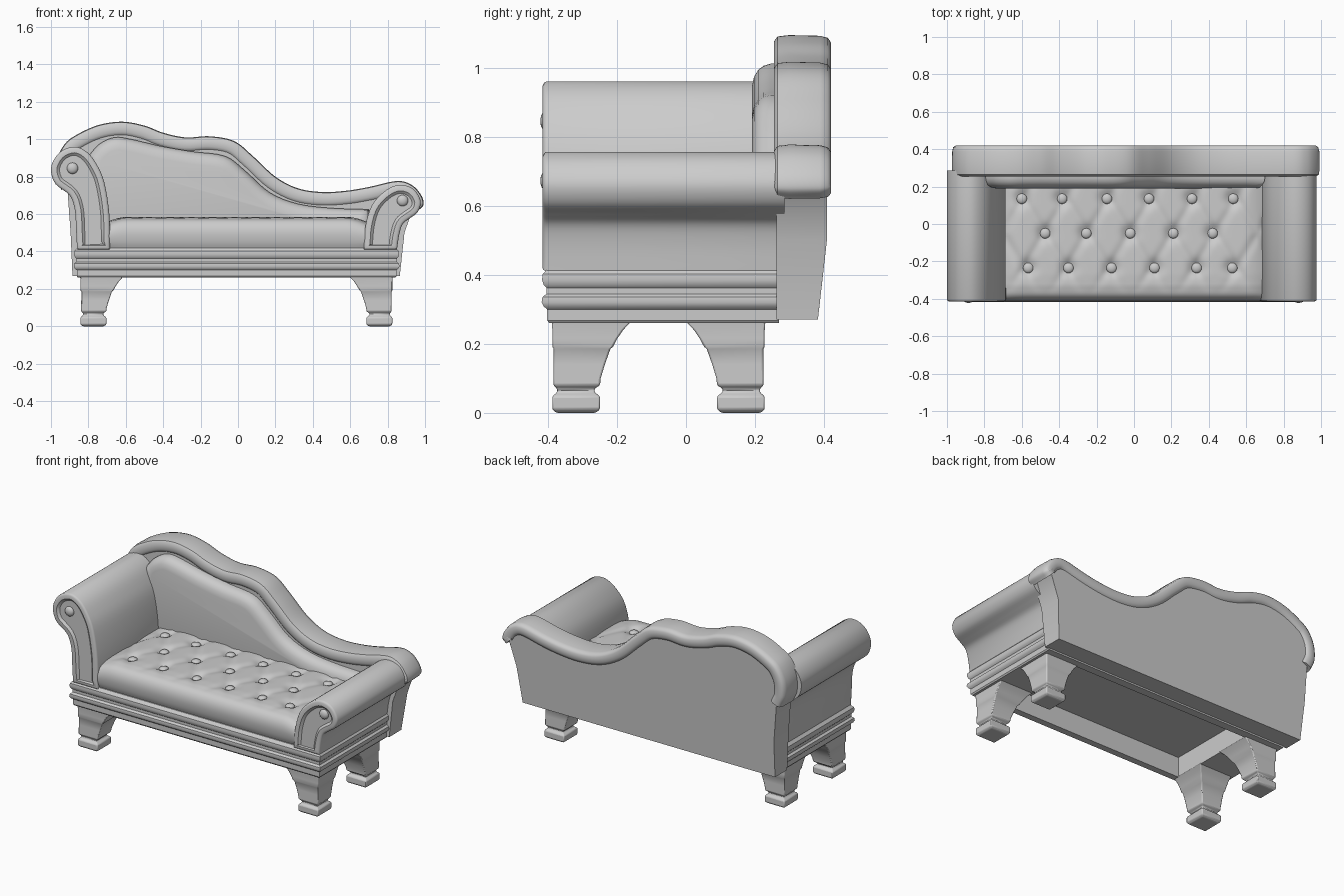
import bpy, bmesh, math
from mathutils import Vector, Matrix

if "Cube" in bpy.data.objects:
    bpy.data.objects.remove(bpy.data.objects["Cube"])


def finish(name, bm, angle=40, bevel=0):
    bmesh.ops.recalc_face_normals(bm, faces=bm.faces)
    me = bpy.data.meshes.new(name)
    bm.to_mesh(me)
    bm.free()
    ob = bpy.data.objects.new(name, me)
    bpy.context.collection.objects.link(ob)
    if bevel:
        m = ob.modifiers.new("soft_edges", 'BEVEL')
        m.width, m.segments, m.limit_method = bevel, 2, 'ANGLE'
    bpy.ops.object.select_all(action='DESELECT')
    ob.select_set(True)
    bpy.context.view_layer.objects.active = ob
    bpy.ops.object.shade_smooth_by_angle(angle=math.radians(angle))
    return ob


def spline(pts, n=5):
    """Catmull-Rom curve through 2D points."""
    p = [Vector(q) for q in pts]
    p = [2 * p[0] - p[1]] + p + [2 * p[-1] - p[-2]]
    out = []
    for a, b, c, d in zip(p, p[1:], p[2:], p[3:]):
        for i in range(n):
            t = i / n
            out.append(0.5 * (2 * b + (c - a) * t + (2 * a - 5 * b + 4 * c - d) * t * t
                              + (3 * b - a - 3 * c + d) * t ** 3))
    return out + [p[-2]]


def loft(rings):
    """Skin closed rings of points and cap both ends."""
    bm = bmesh.new()
    vs = [[bm.verts.new(c) for c in r] for r in rings]
    for a, b in zip(vs, vs[1:]):
        for i in range(len(a)):
            j = (i + 1) % len(a)
            bm.faces.new((a[i], a[j], b[j], b[i]))
    bm.faces.new(vs[0])
    bm.faces.new(vs[-1])
    return bm


def rect(x0, x1, y0, y1, z):
    return [(x0, y0, z), (x1, y0, z), (x1, y1, z), (x0, y1, z)]


def prism(outline, y0, y1, insets=()):
    """Extrude an x-z outline along y; insets shape the front face."""
    bm = loft([[(p[0], y, p[1]) for p in outline] for y in (y0, y1)])
    bmesh.ops.recalc_face_normals(bm, faces=bm.faces)
    front = min(bm.faces, key=lambda f: f.calc_center_median().y)
    for thick, depth in insets:
        bmesh.ops.inset_region(bm, faces=[front], thickness=thick, depth=depth)
    return bm


def button(name, loc, r, scale):
    bm = bmesh.new()
    bmesh.ops.create_uvsphere(bm, u_segments=16, v_segments=10, radius=r,
                              matrix=Matrix.Translation(loc) @ Matrix.Diagonal((*scale, 1)))
    return finish(name, bm, 80)


# legs: outer corner stays upright, inner sides flare upwards (z, inset, inner reach)
LEG = [(0, .012, .125), (.01, 0, .138), (.048, 0, .138), (.06, .014, .122), (.07, .014, .122),
       (.08, .003, .138), (.10, .003, .140), (.14, .004, .152), (.185, .004, .168),
       (.192, 0, .176), (.215, 0, .188), (.24, 0, .205), (.265, -.002, .228)]
for fb, oy, sy in (("front", -.387, 1), ("back", .228, -1)):
    for side, ox, sx in (("left", -.842, 1), ("right", .825, -1)):
        rings = [rect(ox + sx * a, ox + sx * b, oy + sy * a, oy + sy * b, z) for z, a, b in LEG]
        finish(f"{fb}_{side}_leg", loft(rings), 35, .006)

# moulded base frame, hollow underneath
FRAME = [(.26, -.004), (.268, .002), (.30, .002), (.308, .012), (.32, .018), (.335, .016),
         (.345, .004), (.362, .004), (.37, .012), (.385, .017), (.402, .015), (.412, .006), (.42, 0)]
rings = [rect(-.62, .60, -.355, .22, z) for z in (.385, .26)]
rings += [rect(-.86 - d, .845 + d, -.40 - d, .27, z) for z, d in FRAME]
finish("base_frame", loft(rings), 35)

# seat cushion with tufted top
ROWS = [(.135, (-.6, -.385, -.145, .08, .31, .53)),
        (-.05, (-.475, -.255, -.02, .21, .42)),
        (-.235, (-.565, -.35, -.12, .11, .335, .525))]
TUFTS = [(x, y) for y, xs in ROWS for x in xs]
profile = spline([(-.39, .41), (-.405, .45), (-.41, .50), (-.40, .54), (-.375, .567), (-.33, .578)], 4)
profile += [Vector((-.33 + .58 * i / 44, .578)) for i in range(1, 45)]


def creases(x, y):
    # diagonal valleys joining the tufts
    u, v = (x + .02) / .228, (y + .05) / .37
    c = min(abs((k + .5) % 1 - .5) for k in (u - v, u + v))
    return .007 * math.exp(-(c / .12) ** 2)


rings = []
for i in range(121):
    x = -.70 + 1.39 * i / 120
    edge = .025 * max(0, (abs(x + .005) - .58) / .11) ** 2
    ring = []
    for y, z in profile:
        top = max(0, min(1, (z - .42) / .158))
        fade = max(0, min(1, (y + .37) / .1))
        dip = sum(.026 * math.exp(-((x - a) ** 2 + (y - b) ** 2) / .0016) for a, b in TUFTS)
        ring.append((x, y, z - edge * top - fade * (dip + creases(x, y) - .007)))
    rings.append(ring + [(x, .25, .41)])
finish("seat_cushion", loft(rings), 50)
for i, (x, y) in enumerate(TUFTS):
    button(f"seat_button_{i + 1}", (x, y, .562), .028, (1, 1, .55))

# scrolled arms with a raised rim on the front
LEFT_ARM = [(-.685, .41), (-.688, .6), (-.715, .77), (-.755, .865), (-.805, .93), (-.87, .96), (-.94, .94),
            (-.985, .89), (-1, .83), (-.975, .76), (-.90, .70), (-.872, .62), (-.866, .52), (-.86, .41)]
RIGHT_ARM = [(.672, .41), (.682, .54), (.715, .645), (.775, .715), (.84, .752), (.90, .752), (.95, .722),
             (.977, .665), (.96, .61), (.915, .575), (.88, .545), (.862, .49), (.85, .41)]
RIM = [(.004, .007), (.008, .004), (.02, 0), (.007, -.006), (.007, -.006)]
for side, pts, bx, bz in (("left", LEFT_ARM, -.885, .845), ("right", RIGHT_ARM, .88, .672)):
    finish(f"{side}_arm", prism(spline(pts, 4), -.404, .285, RIM), 40)
    button(f"{side}_arm_button", (bx, -.404, bz), .03, (1, .6, 1))

# top rail swept along the wavy back line
RAIL = [(-.945, .73), (-.972, .80), (-.968, .89), (-.93, .97), (-.87, 1.02), (-.75, 1.075), (-.62, 1.094),
        (-.50, 1.073), (-.40, 1.035), (-.28, 1.01), (-.15, 1.016), (-.02, .99), (.08, .91), (.20, .80),
        (.32, .738), (.45, .718), (.58, .725), (.70, .745), (.85, .777), (.93, .755), (.98, .70),
        (.992, .65), (.965, .62)]
path = spline(RAIL, 6)
inward = []
for i in range(len(path)):
    t = (path[min(i + 1, len(path) - 1)] - path[max(i - 1, 0)]).normalized()
    inward.append(Vector((t.y, -t.x)))
SECTION = [(-.083, .018), (-.073, .004), (-.04, 0), (.05, .002), (.073, .008), (.082, .022),
           (.082, .055), (.072, .072), (.055, .08), (-.06, .08), (-.076, .07), (-.083, .055)]
rings = [[(p.x + n.x * d, .338 + y, p.y + n.y * d) for y, d in SECTION] for p, n in zip(path, inward)]
finish("back_top_rail", loft(rings), 45)

# back panel below the rail, leaning in at the foot
outline = [p + n * .035 for p, n in zip(path, inward)]
outline += [Vector(q) for q in ((.89, .50), (.865, .27), (-.885, .27), (-.895, .50))]
bm = prism(outline, .262, .408)
for v in bm.verts:
    if v.co.y > .3 and v.co.z < .4:
        v.co.y = .382
finish("back_panel", bm, 35, .008)

# padded inner back
PAD = [(-.80, .91), (-.74, .975), (-.66, 1.01), (-.57, 1.0), (-.42, .965), (-.25, .935), (-.07, .91),
       (.04, .83), (.17, .715), (.32, .655), (.5, .632), (.70, .625)]
outline = spline(PAD, 4) + [Vector((.70, .43)), Vector((-.80, .43))]
finish("back_cushion", prism(outline, .245, .29, [(.006, .02), (.012, .016), (.02, .012), (.03, .006)]), 60)
